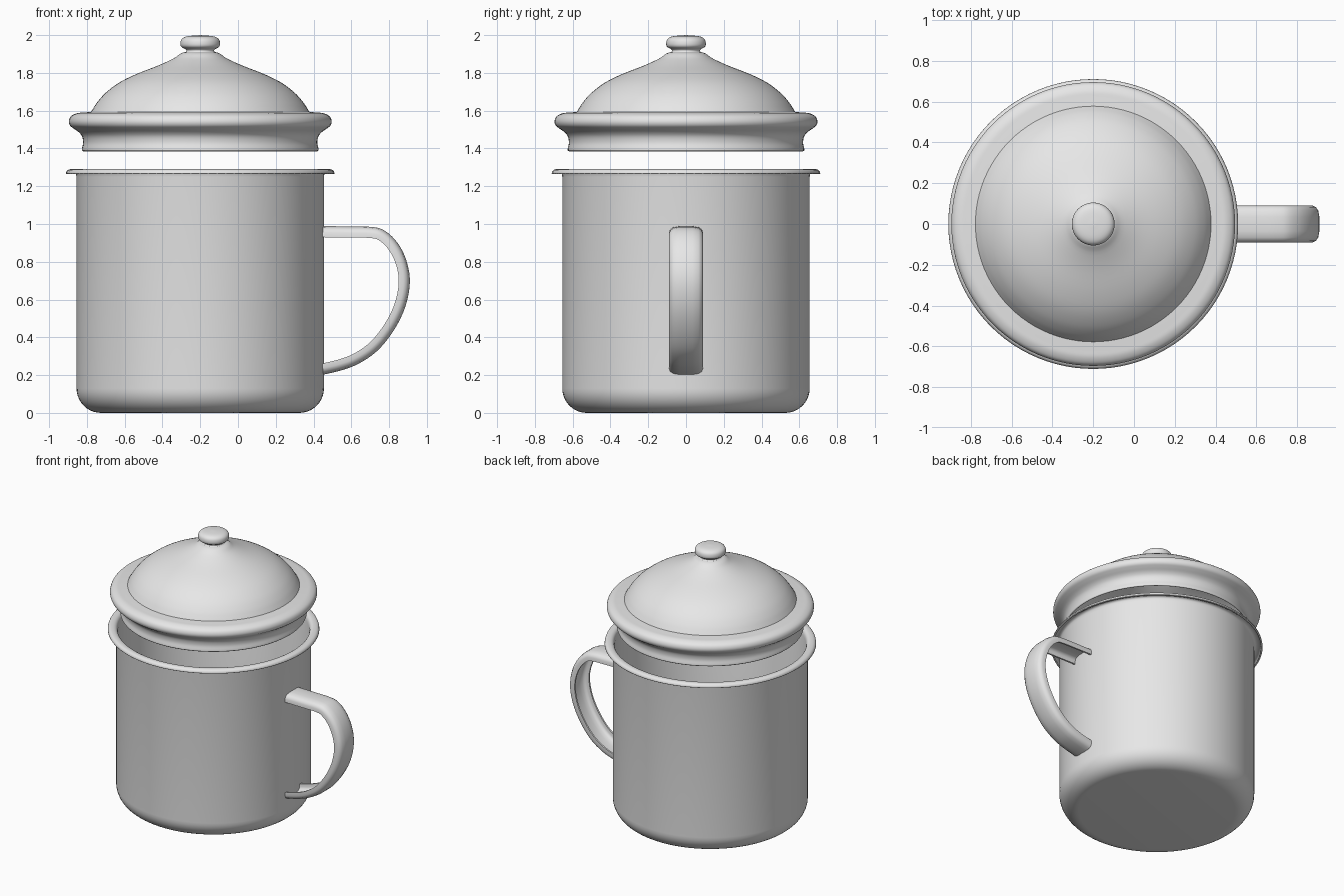
import bpy, bmesh, math
from mathutils import Vector
from mathutils.geometry import interpolate_bezier

AXIS_X = -0.2      # centre line of the round parts
WALL = 0.012       # sheet metal thickness
SEGMENTS = 96

if "Cube" in bpy.data.objects:
    bpy.data.objects.remove(bpy.data.objects["Cube"], do_unlink=True)

enamel = bpy.data.materials.new("grey enamel")
enamel.use_nodes = True
enamel.diffuse_color = (0.8, 0.8, 0.8, 1)
enamel.node_tree.nodes["Principled BSDF"].inputs["Base Color"].default_value = (0.8, 0.8, 0.8, 1)


def smooth_line(points, steps=5):
    """Catmull-Rom curve through the points."""
    pts = [Vector(p) for p in points]
    pts = [2 * pts[0] - pts[1]] + pts + [2 * pts[-1] - pts[-2]]
    out = []
    for a, b, c, d in zip(pts, pts[1:], pts[2:], pts[3:]):
        out += interpolate_bezier(b, b + (c - a) / 6, c - (d - b) / 6, c, steps)[:-1]
    return out + [pts[-2]]


def finish(name, bm, angle):
    mesh = bpy.data.meshes.new(name)
    bm.to_mesh(mesh)
    bm.free()
    mesh.materials.append(enamel)
    obj = bpy.data.objects.new(name, mesh)
    bpy.context.collection.objects.link(obj)
    bpy.ops.object.select_all(action='DESELECT')
    obj.select_set(True)
    bpy.context.view_layer.objects.active = obj
    bpy.ops.object.shade_smooth_by_angle(angle=math.radians(angle))
    return obj


def revolve(name, profile):
    """Turn (radius, height) points into a thin sheet metal shell."""
    bm = bmesh.new()
    rings = []
    for p in profile:
        rings.append([bm.verts.new((AXIS_X + p[0] * math.cos(t), p[0] * math.sin(t), p[1]))
                      for t in (math.tau * k / SEGMENTS for k in range(SEGMENTS))])
    for low, high in zip(rings, rings[1:]):
        for k in range(SEGMENTS):
            n = (k + 1) % SEGMENTS
            bm.faces.new((low[k], low[n], high[n], high[k]))
    bmesh.ops.remove_doubles(bm, verts=bm.verts[:], dist=0.0001)
    obj = finish(name, bm, 40)
    shell = obj.modifiers.new("sheet thickness", 'SOLIDIFY')
    shell.thickness = WALL
    shell.offset = -1
    return obj


# Mug body: flat base, rounded foot, straight wall, rolled lip
foot = [(0.525 + 0.13 * math.sin(a), 0.13 - 0.13 * math.cos(a))
        for a in (math.pi / 2 * k / 10 for k in range(11))]
lip = smooth_line([(0.655, 1.25), (0.66, 1.27), (0.672, 1.278), (0.688, 1.278),
                   (0.697, 1.273), (0.699, 1.264)], 4)
revolve("mug_body", [(0, 0)] + foot + lip)

# Lid: inner collar, rounded flange, bell-shaped dome
collar = smooth_line([(0.62, 1.385), (0.626, 1.39), (0.626, 1.40), (0.62, 1.43),
                      (0.625, 1.462), (0.642, 1.485), (0.67, 1.505), (0.69, 1.522),
                      (0.696, 1.545), (0.685, 1.57), (0.655, 1.586), (0.62, 1.59),
                      (0.578, 1.593)])
dome = smooth_line([(0.573, 1.602), (0.545, 1.645), (0.5, 1.695), (0.43, 1.748),
                    (0.34, 1.793), (0.22, 1.84), (0.14, 1.877), (0.09, 1.908), (0, 1.915)])
revolve("lid", collar + dome)

# Knob on the lid
revolve("lid_knob", smooth_line([(0.085, 1.905), (0.074, 1.915), (0.078, 1.925),
                                 (0.1, 1.938), (0.105, 1.957), (0.097, 1.98),
                                 (0.068, 1.994), (0, 2.0)]))

# Handle: channel-shaped strip swept along a curve in the xz plane
path = smooth_line([(0.446, 0.99), (0.6, 0.988), (0.7, 0.986), (0.765, 0.972),
                    (0.83, 0.92), (0.88, 0.84), (0.908, 0.74), (0.906, 0.64),
                    (0.875, 0.53), (0.815, 0.42), (0.735, 0.325), (0.64, 0.26),
                    (0.55, 0.225), (0.446, 0.2)], 5)
half = [(0.09, 0.06), (0.09, 0.035), (0.083, 0.018), (0.066, 0.007), (0.035, 0.001)]
half_in = [(0.033, 0.013), (0.06, 0.018), (0.073, 0.026), (0.078, 0.038), (0.078, 0.06)]
section = (half + [(-y, d) for y, d in reversed(half)]
           + [(-y, d) for y, d in reversed(half_in)] + half_in[::-1][::-1])
# keep the inner side running back from the far edge to the near one
inner_back = [(-y, d) for y, d in reversed(half_in)] + half_in
section = half + [(-y, d) for y, d in reversed(half)] + inner_back

bm = bmesh.new()
loops = []
for i, p in enumerate(path):
    along = (path[min(i + 1, len(path) - 1)] - path[max(i - 1, 0)]).normalized()
    inward = Vector((along.y, -along.x))
    ends = i in (0, len(path) - 1)
    ring = []
    for y, d in section:
        q = p + inward * d
        x = 0.446 if ends else q.x
        ring.append(bm.verts.new((x, y, q.y)))
    loops.append(ring)
count = len(section)
for a, b in zip(loops, loops[1:]):
    for k in range(count):
        n = (k + 1) % count
        bm.faces.new((a[k], a[n], b[n], b[k]))
bm.faces.new(loops[0])
bm.faces.new(loops[-1][::-1])
bmesh.ops.recalc_face_normals(bm, faces=bm.faces[:])
finish("handle", bm, 50)
